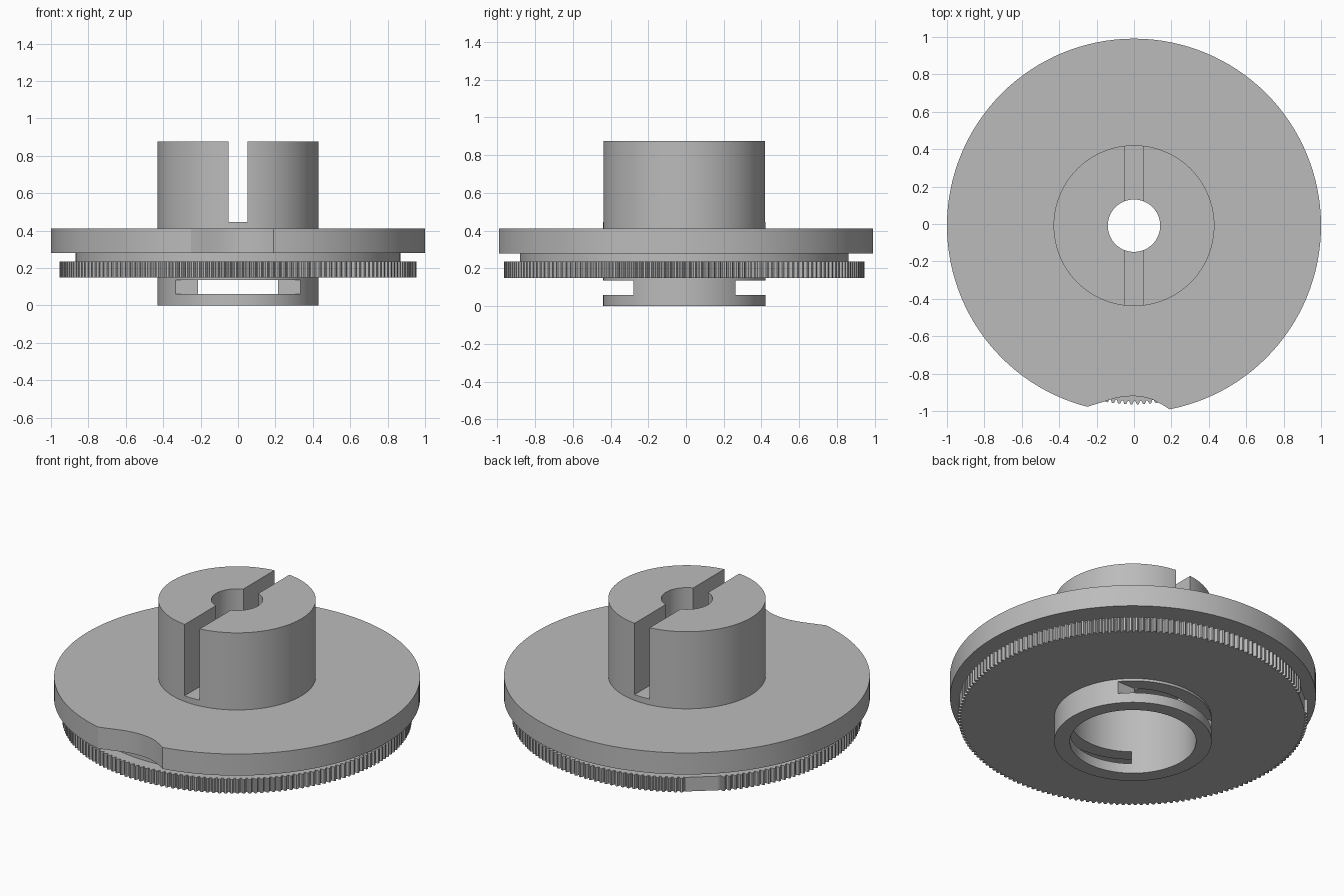
import bpy, bmesh, math
from mathutils import Vector

cube = bpy.data.objects.get("Cube")
if cube:
    bpy.data.objects.remove(cube)

CENTRE_Y = -0.009

grey = bpy.data.materials.new("light grey")
grey.use_nodes = True
COLOUR = (0.5, 0.5, 0.5, 1)
grey.diffuse_color = COLOUR
grey.node_tree.nodes["Principled BSDF"].inputs["Base Color"].default_value = COLOUR


def polar(r, a):
    return Vector((r * math.cos(a), r * math.sin(a)))


def finish(name, bm):
    bmesh.ops.recalc_face_normals(bm, faces=bm.faces)
    mesh = bpy.data.meshes.new(name)
    bm.to_mesh(mesh)
    bm.free()
    mesh.materials.append(grey)
    obj = bpy.data.objects.new(name, mesh)
    obj.location.y = CENTRE_Y
    bpy.context.collection.objects.link(obj)
    return obj


def smooth(obj):
    bpy.ops.object.select_all(action='DESELECT')
    obj.select_set(True)
    bpy.context.view_layer.objects.active = obj
    bpy.ops.object.shade_smooth_by_angle(angle=math.radians(20))


def ring_solid(name, loops):
    """Closed solid from a cycle of matching (outline, height) loops."""
    bm = bmesh.new()
    rings = [[bm.verts.new((p.x, p.y, z)) for p in pts] for pts, z in loops]
    n = len(rings[0])
    for k, ring in enumerate(rings):
        nxt = rings[(k + 1) % len(rings)]
        for i in range(n):
            j = (i + 1) % n
            bm.faces.new((ring[i], ring[j], nxt[j], nxt[i]))
    return finish(name, bm)


def plate(name, outline, low, high, inner=0.4):
    hole = [p.normalized() * inner for p in outline]
    return ring_solid(name, [(hole, low), (outline, low), (outline, high), (hole, high)])


def circle(r, n=128):
    return [polar(r, math.tau * i / n) for i in range(n)]


def cut(obj, x, y, z):
    """Subtract a box given by its x, y and z ranges."""
    bm = bmesh.new()
    bmesh.ops.create_cube(bm, size=1)
    for v in bm.verts:
        v.co = [lo + (c + 0.5) * (hi - lo) for c, (lo, hi) in zip(v.co, (x, y, z))]
    box = finish("cutter", bm)
    mod = obj.modifiers.new("cut", 'BOOLEAN')
    mod.operation = 'DIFFERENCE'
    mod.solver = 'EXACT'
    mod.object = box
    bpy.context.view_layer.objects.active = obj
    bpy.ops.object.modifier_apply(modifier=mod.name)
    bpy.data.objects.remove(box)


# Hub: stepped bore, top screwdriver slot, two side windows
profile = [(0.345, 0), (0.43, 0), (0.43, 0.875), (0.14, 0.875), (0.14, 0.41), (0.345, 0.41)]
hub = ring_solid("hub", [(circle(r), z) for r, z in profile])
cut(hub, (-0.05, 0.05), (-0.6, 0.6), (0.445, 1))
for y in ((-0.6, -0.27), (0.27, 0.6)):
    cut(hub, (-0.6, 0.6), y, (0.06, 0.135))
smooth(hub)

# Main disc with a shallow curved notch at the front
notch = [(-0.25, -0.968), (-0.2, -0.953), (-0.15, -0.937), (-0.1, -0.922), (-0.05, -0.913),
         (0, -0.911), (0.05, -0.916), (0.1, -0.93), (0.15, -0.956), (0.19, -0.982)]
notch = [Vector(p) for p in notch]
rim = [p for p in circle(1) if p.y > 0 or not -0.26 < p.x < 0.2]
outline = sorted(rim + notch, key=lambda p: math.atan2(p.y, p.x))
smooth(plate("main_disc", outline, 0.28, 0.41))

# Neck between disc and toothed ring
smooth(plate("neck", circle(0.87), 0.235, 0.28))

# Toothed ring with one toothless flat
TEETH = 180
FLAT = math.radians(130)
HALF = math.radians(6)
teeth = []
for i in range(TEETH):
    for step, r in ((0, 0.937), (0.2, 0.937), (0.45, 0.955), (0.75, 0.955)):
        a = math.tau * (i + step) / TEETH
        if abs(a - FLAT) < HALF:
            r = 0.942 * math.cos(HALF) / math.cos(a - FLAT)
        teeth.append(polar(r, a))
plate("toothed_ring", teeth, 0.15, 0.235)
